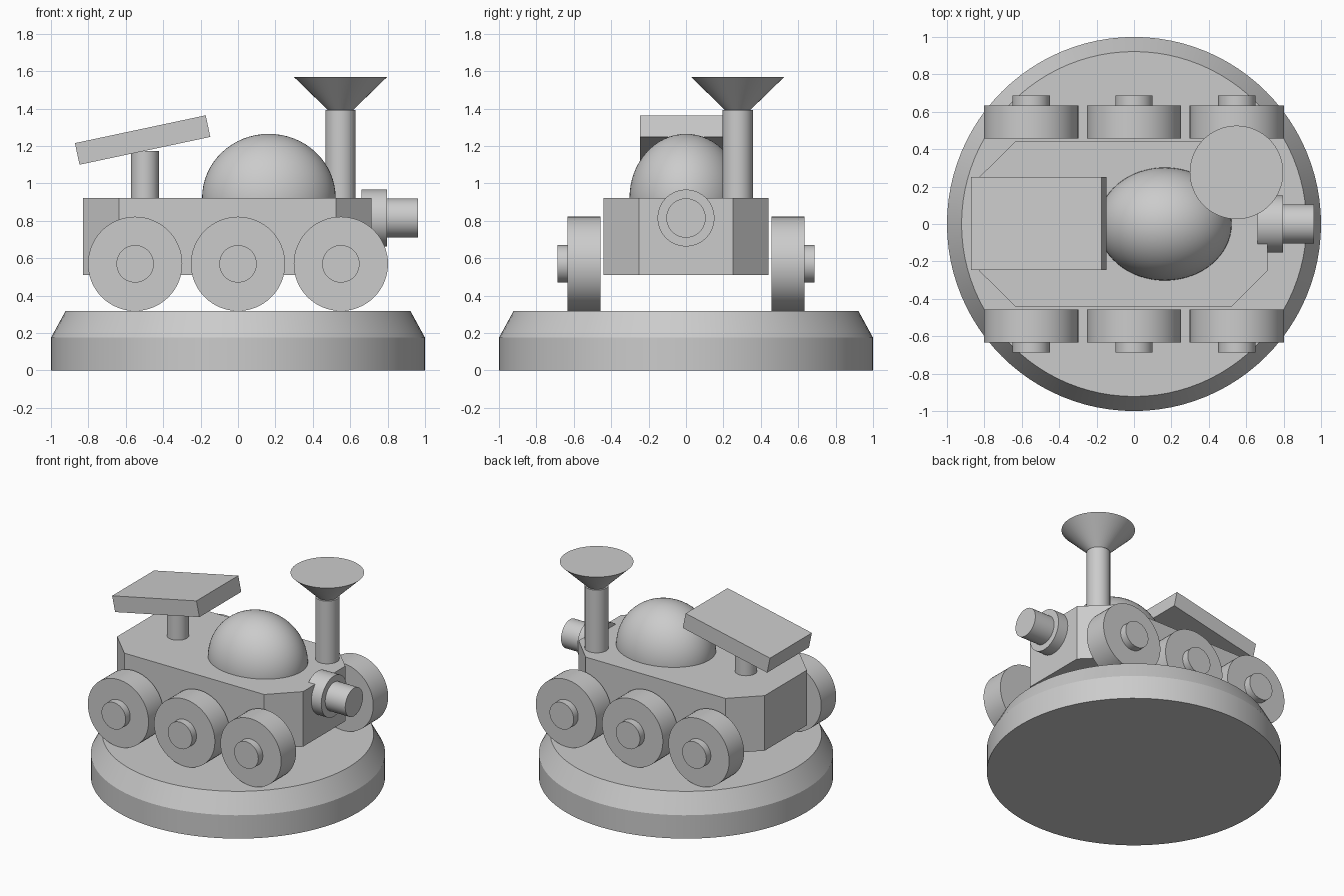
import bpy, bmesh, math
from mathutils import Matrix, Vector

if "Cube" in bpy.data.objects:
    bpy.data.objects.remove(bpy.data.objects["Cube"], do_unlink=True)

grey = bpy.data.materials.new("plain grey")
grey.use_nodes = True
GREY = (0.6, 0.6, 0.6, 1)
grey.diffuse_color = GREY
grey.node_tree.nodes["Principled BSDF"].inputs["Base Color"].default_value = GREY


def finish(name, bm, smooth=True):
    """Turn a bmesh into a named object, keeping hard edges sharp."""
    bmesh.ops.recalc_face_normals(bm, faces=bm.faces)
    mesh = bpy.data.meshes.new(name)
    bm.to_mesh(mesh)
    bm.free()
    mesh.materials.append(grey)
    obj = bpy.data.objects.new(name, mesh)
    bpy.context.collection.objects.link(obj)
    if smooth:
        bpy.ops.object.select_all(action='DESELECT')
        obj.select_set(True)
        bpy.context.view_layer.objects.active = obj
        bpy.ops.object.shade_smooth_by_angle(angle=math.radians(25))
    return obj


def rod(name, start, end, r1, r2=None, segments=64):
    """Capped cylinder or cone running from start to end."""
    start, end = Vector(start), Vector(end)
    axis = end - start
    turn = Vector((0, 0, 1)).rotation_difference(axis).to_matrix().to_4x4()
    bm = bmesh.new()
    bmesh.ops.create_cone(bm, cap_ends=True, segments=segments, radius1=r1,
                          radius2=r1 if r2 is None else r2, depth=axis.length,
                          matrix=Matrix.Translation((start + end) / 2) @ turn)
    return finish(name, bm)


# Round display base with a sloped rim
SEGMENTS = 96
bm = bmesh.new()
rings = []
for radius, z in ((1, 0), (1, 0.175), (0.922, 0.318)):
    rings.append([bm.verts.new((radius * math.cos(a), radius * math.sin(a), z))
                  for a in (math.tau * i / SEGMENTS for i in range(SEGMENTS))])
bm.faces.new(rings[0])
bm.faces.new(rings[-1])
for low, high in zip(rings, rings[1:]):
    for i in range(SEGMENTS):
        j = (i + 1) % SEGMENTS
        bm.faces.new((low[i], low[j], high[j], high[i]))
finish("display_base", bm)

# Body: long block with its four upright corners cut off
half = [(0.715, 0.25), (0.525, 0.44), (-0.635, 0.44), (-0.828, 0.25)]
outline = half + [(x, -y) for x, y in reversed(half)]
bm = bmesh.new()
floor = bm.faces.new([bm.verts.new((x, y, 0.51)) for x, y in outline])
top = bmesh.ops.extrude_face_region(bm, geom=[floor])
bmesh.ops.translate(bm, vec=(0, 0, 0.413),
                    verts=[v for v in top["geom"] if isinstance(v, bmesh.types.BMVert)])
finish("body", bm, smooth=False)

# Domed cabin: upper half of an ellipsoid
bm = bmesh.new()
bmesh.ops.create_uvsphere(bm, u_segments=64, v_segments=32, radius=1)
bmesh.ops.bisect_plane(bm, geom=bm.verts[:] + bm.edges[:] + bm.faces[:], dist=0.001,
                       plane_co=(0, 0, -0.05), plane_no=(0, 0, 1), clear_inner=True)
bmesh.ops.holes_fill(bm, edges=[e for e in bm.edges if e.is_boundary])
bmesh.ops.transform(bm, verts=bm.verts, matrix=Matrix.Translation((0.165, 0, 0.923))
                    @ Matrix.Diagonal((0.357, 0.302, 0.342, 1)))
finish("cabin_dome", bm)

# Three wheels with hubs on each side
for side, s in (("left", 1), ("right", -1)):
    for place, x in (("rear", -0.55), ("middle", 0), ("front", 0.55)):
        rod(f"{place}_wheel_{side}", (x, s * 0.457, 0.57), (x, s * 0.634, 0.57), 0.252)
        rod(f"{place}_hub_{side}", (x, s * 0.6, 0.57), (x, s * 0.688, 0.57), 0.1)

# Tilted panel on its post
rod("panel_post", (-0.498, 0, 0.9), (-0.498, 0, 1.172), 0.075)
bm = bmesh.new()
bmesh.ops.create_cube(bm, size=1, matrix=Matrix.Translation((-0.51, 0.002, 1.232))
                      @ Matrix.Rotation(math.radians(-12), 4, 'Y')
                      @ Matrix.Diagonal((0.715, 0.496, 0.118, 1)))
finish("tilted_panel", bm, smooth=False)

# Mast with a flared dish
rod("mast", (0.548, 0.276, 0.9), (0.548, 0.276, 1.393), 0.081)
rod("dish", (0.548, 0.276, 1.385), (0.548, 0.276, 1.57), 0.06, 0.25)

# Lamp on the nose
rod("lamp_collar", (0.66, 0, 0.815), (0.797, 0, 0.815), 0.152)
rod("lamp_barrel", (0.7, 0, 0.815), (0.963, 0, 0.815), 0.105)
